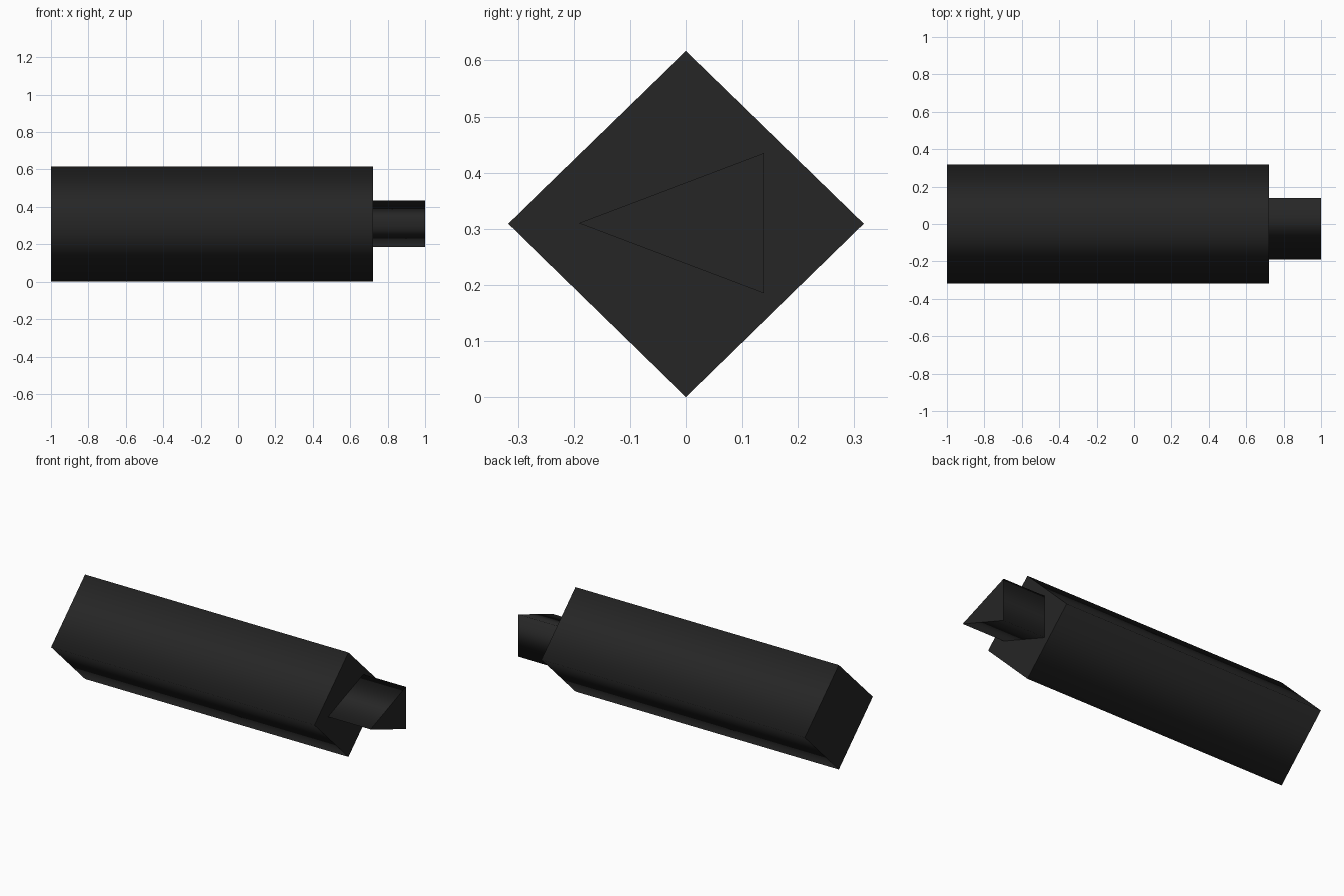
import bpy, bmesh

if "Cube" in bpy.data.objects:
    bpy.data.objects.remove(bpy.data.objects["Cube"])

black = bpy.data.materials.new("soft black")
black.diffuse_color = (0.019, 0.019, 0.019, 1)
black.use_nodes = True
black.node_tree.nodes["Principled BSDF"].inputs["Base Color"].default_value = black.diffuse_color


def prism(name, profile, x0, x1):
    """Extrude a (y, z) profile along x, with smooth sides and crisp flat caps."""
    bm = bmesh.new()
    base = bm.faces.new([bm.verts.new((x0, y, z)) for y, z in profile])
    ext = bmesh.ops.extrude_face_region(bm, geom=[base], use_keep_orig=True)
    for v in ext["geom"]:
        if isinstance(v, bmesh.types.BMVert):
            v.co.x = x1
    bmesh.ops.recalc_face_normals(bm, faces=bm.faces)
    for f in bm.faces:
        f.smooth = abs(f.normal.x) < 0.5
    for e in bm.edges:
        e.smooth = all(f.smooth for f in e.link_faces)
    mesh = bpy.data.meshes.new(name)
    bm.to_mesh(mesh)
    bm.free()
    mesh.materials.append(black)
    obj = bpy.data.objects.new(name, mesh)
    bpy.context.collection.objects.link(obj)
    return obj


# Diamond-section body
prism("body", [(0.317, 0.309), (0, 0.617), (-0.317, 0.309), (0, 0)], -1, 0.722)
# Three-sided tip
prism("tip", [(-0.191, 0.31), (0.139, 0.185), (0.139, 0.435)], 0.722, 1)
